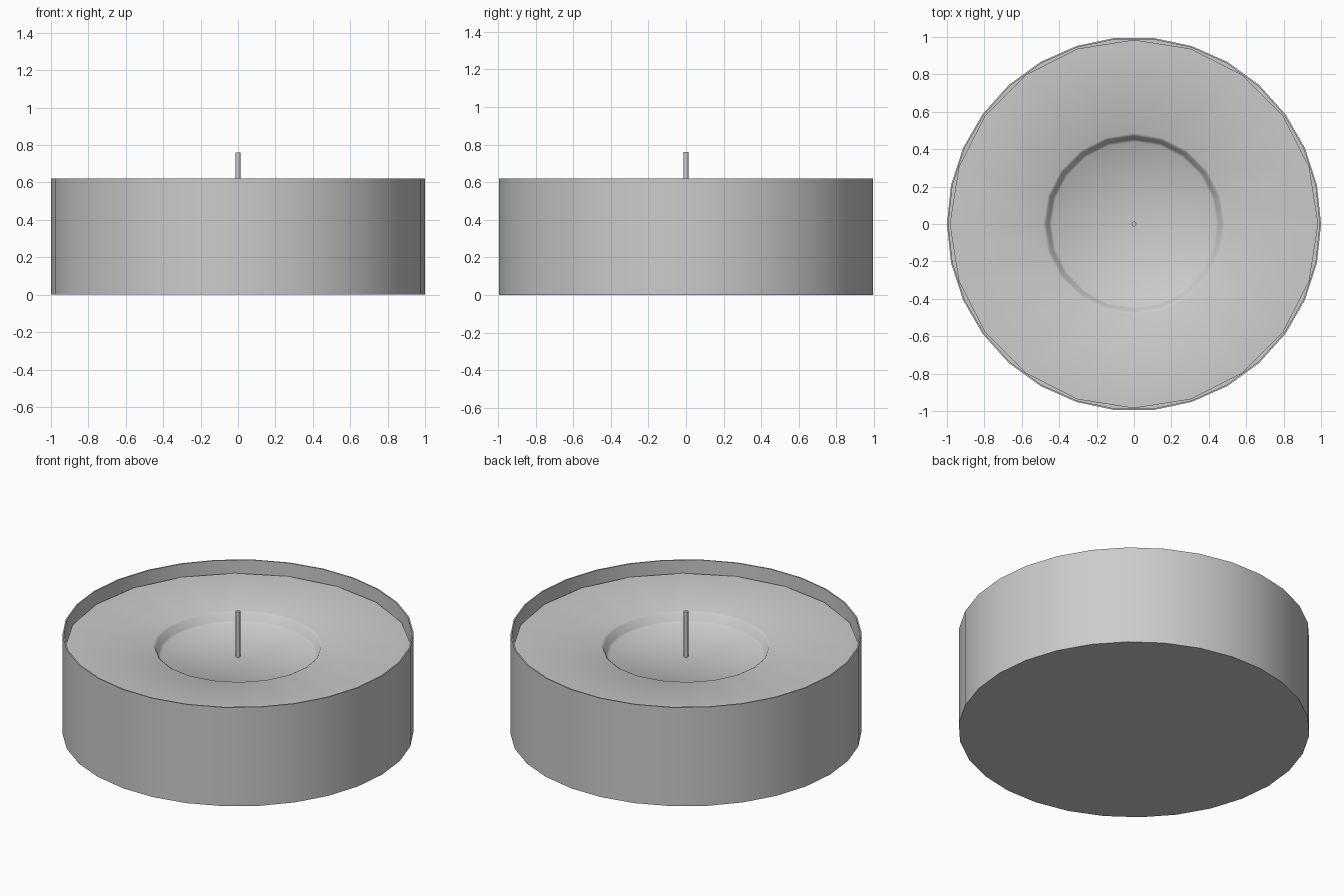
import bpy, bmesh, math

if "Cube" in bpy.data.objects:
    bpy.data.objects.remove(bpy.data.objects["Cube"])


def lathe(name, profile, sides, angle=40):
    """Spin a (radius, height) profile round z; points on the axis become poles."""
    bm = bmesh.new()
    rings = []
    for r, z in profile:
        if r == 0:
            rings.append([bm.verts.new((0, 0, z))])
        else:
            rings.append([bm.verts.new((r * math.cos(2 * math.pi * i / sides),
                                        r * math.sin(2 * math.pi * i / sides), z))
                          for i in range(sides)])
    for a, b in zip(rings, rings[1:]):
        for i in range(sides):
            j = (i + 1) % sides
            if len(a) == 1:
                bm.faces.new((a[0], b[j], b[i]))
            elif len(b) == 1:
                bm.faces.new((a[i], a[j], b[0]))
            else:
                bm.faces.new((a[i], a[j], b[j], b[i]))
    bmesh.ops.recalc_face_normals(bm, faces=bm.faces)
    mesh = bpy.data.meshes.new(name)
    bm.to_mesh(mesh)
    bm.free()
    obj = bpy.data.objects.new(name, mesh)
    bpy.context.collection.objects.link(obj)
    bpy.ops.object.select_all(action='DESELECT')
    obj.select_set(True)
    bpy.context.view_layer.objects.active = obj
    bpy.ops.object.shade_smooth_by_angle(angle=math.radians(angle))
    return obj


# Thin metal cup: outer wall, rim, inner wall and floor
lathe("cup", [(0, 0), (1.0, 0), (1.0, 0.62), (0.992, 0.62), (0.992, 0.01), (0, 0.01)], 30)

# Wax body with a melted pool in the middle
lathe("wax", [(0, 0.012), (0.985, 0.012), (0.985, 0.54), (0.485, 0.54), (0.472, 0.532),
              (0.455, 0.49), (0.44, 0.478), (0, 0.475)], 20, 60)

# Wick
lathe("wick", [(0, 0.46), (0.013, 0.46), (0.013, 0.76), (0, 0.76)], 10, 50)
